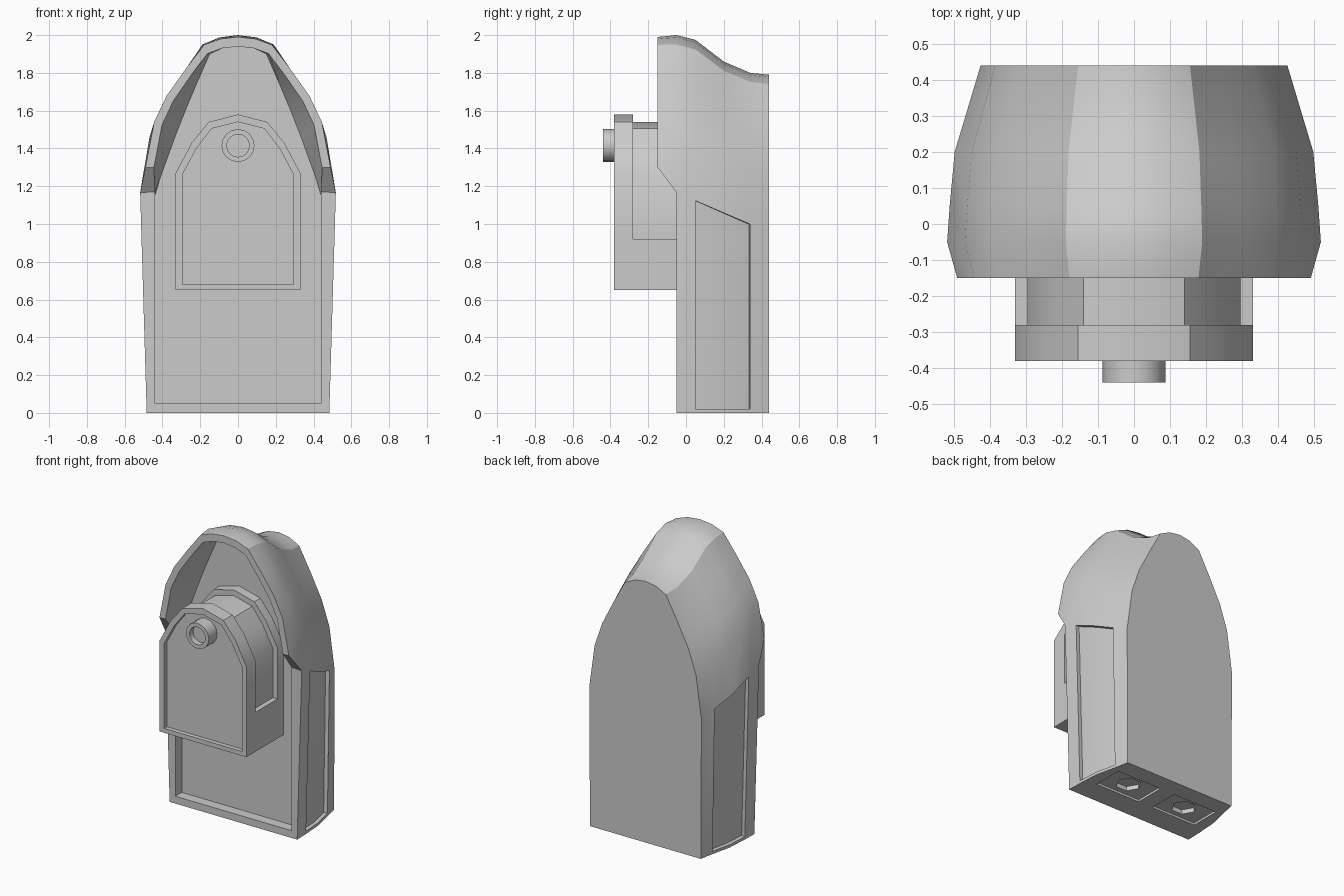
import bpy, bmesh, math

if "Cube" in bpy.data.objects:
    bpy.data.objects.remove(bpy.data.objects["Cube"])


def ring(half):
    """Mirror a half outline (bottom to apex, apex on x = 0) into a closed ring."""
    return half + [(-x, y, z) for x, y, z in half[-2::-1]]


def loft(name, rings):
    """Skin closed rings of equal length and cap both ends."""
    bm = bmesh.new()
    vs = [[bm.verts.new(p) for p in r] for r in rings]
    n = len(rings[0])
    for a, b in zip(vs, vs[1:]):
        for i in range(n):
            j = (i + 1) % n
            bm.faces.new((a[i], a[j], b[j], b[i]))
    bm.faces.new(vs[0])
    bm.faces.new(vs[-1][::-1])
    bmesh.ops.remove_doubles(bm, verts=bm.verts[:], dist=0.0005)
    bmesh.ops.recalc_face_normals(bm, faces=bm.faces[:])
    me = bpy.data.meshes.new(name)
    bm.to_mesh(me)
    bm.free()
    ob = bpy.data.objects.new(name, me)
    bpy.context.collection.objects.link(ob)
    return ob


def activate(ob):
    bpy.ops.object.select_all(action='DESELECT')
    ob.select_set(True)
    bpy.context.view_layer.objects.active = ob


def smooth(ob, angle=30):
    activate(ob)
    bpy.ops.object.shade_smooth_by_angle(angle=math.radians(angle))


# Body: pointed-arch sections from front to back
ARCH = [(1, 0), (.905, .35), (.77, .55), (.56, .76), (.365, .94), (.19, .985), (0, 1)]


def arch(y, w, s, top):
    return [(w * f, y, s + t * (top - s)) for f, t in ARCH]


def section(y, w, top, d):
    s = 1.145 - 0.43 * y
    return [(w - d, y, 0), (w - d, y, .02), (w, y, s)] + arch(y, w, s, top)


sections = [section(*p) for p in (
    (-.05, .518, 2.0, .034), (.05, .511, 1.975, .03), (.20, .497, 1.86, .025),
    (.34, .455, 1.80, .015), (.44, .425, 1.79, .005))]
front = sections[0][:3] + arch(-.15, .49, 1.30, 1.99)
rim = [(.44, -.05, .05), (.44, -.05, .06), (.44, -.05, 1.17)] + arch(-.15, .445, 1.30, 1.94)
floor = [(x, .02, z) for x, z in (
    (.44, .05), (.44, .06), (.44, 1.15), (.41, 1.25), (.33, 1.47), (.275, 1.61),
    (.22, 1.74), (.15, 1.90), (.085, 1.93), (0, 1.94))]
body = loft("body_shell", [ring(h) for h in [floor, rim, front] + sections])

# Sunken side panels
bm = bmesh.new()
bm.from_mesh(body.data)
for side in (1, -1):
    panel = []
    for f in bm.faces:
        c = f.calc_center_median()
        if c.x * side > .4 and .06 < c.y < .33 and .1 < c.z < 1 and f.normal.x * side > .6:
            panel.append(f)
    bmesh.ops.inset_region(bm, faces=panel, thickness=.001, depth=-.025)
bm.to_mesh(body.data)
bm.free()


# Underside sockets: shallow rectangles with hexagonal holes
def cut(cutter):
    cutter.hide_render = True
    m = body.modifiers.new("cut", 'BOOLEAN')
    m.operation = 'DIFFERENCE'
    m.solver = 'EXACT'
    m.object = cutter
    activate(body)
    bpy.ops.object.modifier_apply(modifier=m.name)
    bpy.data.objects.remove(cutter)


for side in (1, -1):
    bpy.ops.mesh.primitive_cube_add(size=1, location=(.225 * side, .215, 0))
    box = bpy.context.object
    box.scale = (.34, .21, .03)
    cut(box)
    bpy.ops.mesh.primitive_cylinder_add(vertices=6, radius=.08, depth=.09,
                                        location=(.225 * side, .215, 0),
                                        rotation=(0, 0, math.radians(30)))
    cut(bpy.context.object)
smooth(body)

# Front pod: arched block with a framed face and a groove around its upper part
OUTER = [(.33, 1.27), (.245, 1.43), (.155, 1.54), (0, 1.58)]
INNER = [(.295, 1.26), (.22, 1.40), (.14, 1.505), (0, 1.54)]


def pod_ring(y, x0, z0, x1, top):
    half = [(x0, z0), (x0, .92), (x1, .92)] + top
    return ring([(x, y, z) for x, z in half])


pod = loft("front_pod", [
    pod_ring(-.35, .295, .68, .295, INNER), pod_ring(-.38, .295, .68, .295, INNER),
    pod_ring(-.38, .33, .65, .33, OUTER), pod_ring(-.28, .33, .65, .33, OUTER),
    pod_ring(-.28, .33, .65, .295, INNER), pod_ring(-.045, .33, .65, .295, INNER),
    pod_ring(-.045, .33, .65, .33, OUTER), pod_ring(.03, .33, .65, .33, OUTER)])
smooth(pod)


# Round knob with a hollow face
def circle(y, r, n=16):
    return [(r * math.cos(a), y, 1.415 + r * math.sin(a))
            for a in (2 * math.pi * i / n for i in range(n))]


knob = loft("knob", [circle(-.40, .06), circle(-.44, .06), circle(-.44, .087), circle(-.34, .087)])
smooth(knob)
